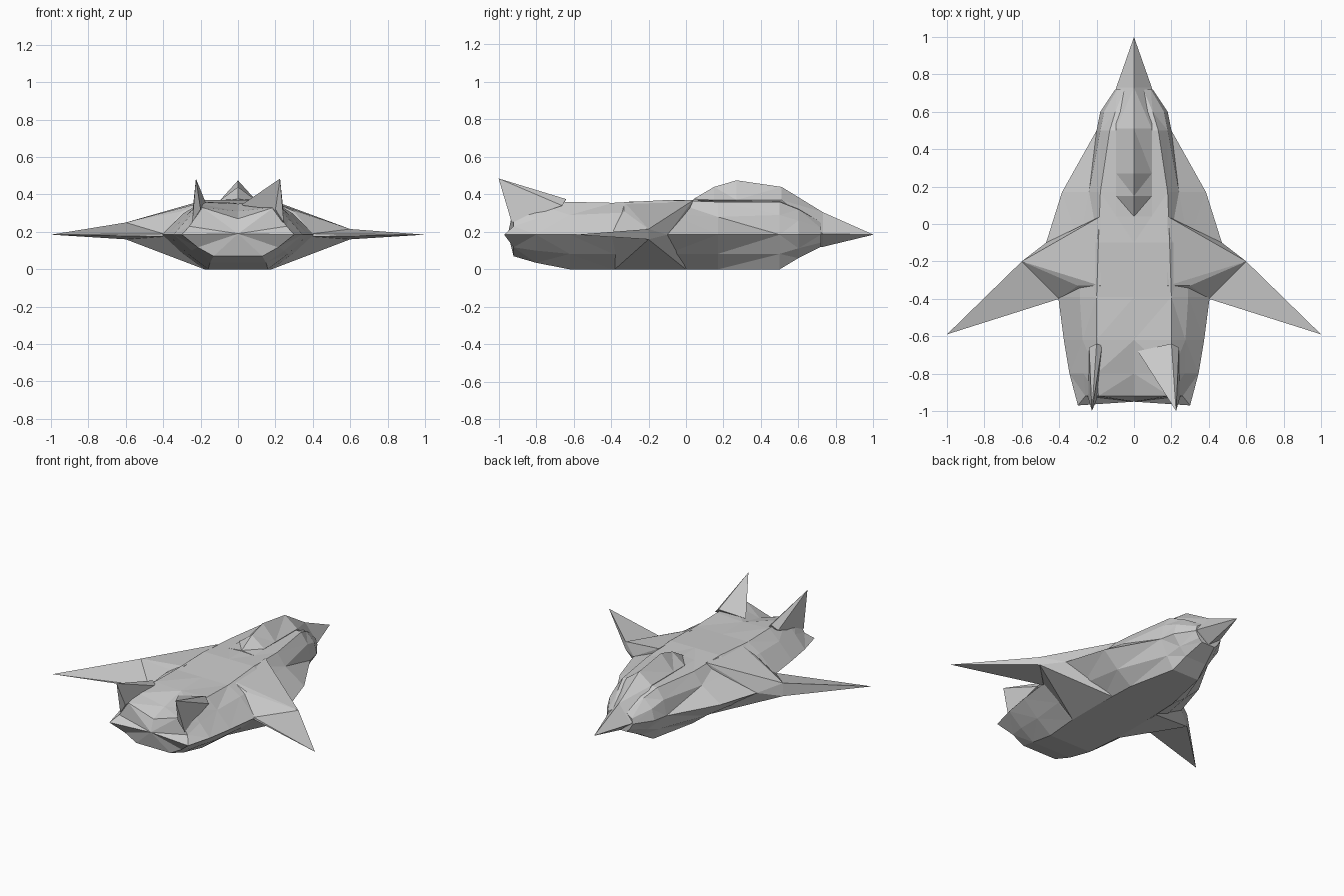
import bpy, bmesh

if "Cube" in bpy.data.objects:
    bpy.data.objects.remove(bpy.data.objects["Cube"])

CHINE = 0.185


def finish(name, bm):
    bmesh.ops.recalc_face_normals(bm, faces=bm.faces)
    bmesh.ops.triangulate(bm, faces=bm.faces)
    me = bpy.data.meshes.new(name)
    bm.to_mesh(me)
    bm.free()
    ob = bpy.data.objects.new(name, me)
    bpy.context.collection.objects.link(ob)
    return ob


def loft(name, rows, front_tip=None, back_tip=None):
    """Skin half sections [(x, y, z)...] running top centre to bottom centre."""
    bm = bmesh.new()
    rings = []
    for half in rows:
        ring = half + [(-x, y, z) for x, y, z in half[-2:0:-1]]
        rings.append([bm.verts.new(p) for p in ring])
    n = len(rings[0])
    for a, b in zip(rings, rings[1:]):
        for i in range(n):
            j = (i + 1) % n
            bm.faces.new((a[i], a[j], b[j], b[i]))
    for ring, tip in ((rings[0], front_tip), (rings[-1], back_tip)):
        if tip:
            t = bm.verts.new(tip)
            for i in range(n):
                bm.faces.new((ring[i], ring[(i + 1) % n], t))
        else:
            bm.faces.new(ring)
    return finish(name, bm)


def solid(name, pts, s):
    """Convex faceted part on side s (+1 right, -1 left)."""
    bm = bmesh.new()
    for x, y, z in pts:
        bm.verts.new((x * s, y, z))
    res = bmesh.ops.convex_hull(bm, input=bm.verts)
    junk = [v for v in bm.verts if not v.link_faces]
    bmesh.ops.delete(bm, geom=junk, context='VERTS')
    return finish(name, bm)


# Main hull: y, top z, shoulder x z, upper side x z, chine x, belly x z
sections = [
    (0.72, 0.26, 0.05, 0.25, 0.09, 0.22, 0.10, 0.05, 0.12),
    (0.60, 0.33, 0.10, 0.32, 0.16, 0.26, 0.18, 0.08, 0.06),
    (0.50, 0.37, 0.13, 0.36, 0.18, 0.29, 0.20, 0.10, 0.00),
    (0.17, 0.37, 0.18, 0.36, 0.24, 0.28, 0.385, 0.17, 0.00),
    (-0.10, 0.37, 0.19, 0.37, 0.29, 0.30, 0.47, 0.18, 0.00),
    (-0.39, 0.355, 0.20, 0.355, 0.29, 0.30, 0.405, 0.18, 0.00),
    (-0.62, 0.35, 0.20, 0.36, 0.275, 0.29, 0.375, 0.16, 0.00),
    (-0.80, 0.31, 0.20, 0.35, 0.27, 0.27, 0.345, 0.15, 0.035),
    (-0.92, 0.27, 0.19, 0.33, 0.26, 0.23, 0.30, 0.13, 0.07),
]
rows = []
for y, top, sx, sz, ux, uz, cx, bx, bz in sections:
    cy = y - (0.05 if y < -0.9 else 0)
    rows.append([(0, y, top), (sx, y, sz), (ux, y, uz), (cx, cy, CHINE),
                 ((cx + bx) / 2, y, (CHINE + bz) / 2 - 0.01),
                 (bx, y, bz), (0, y, bz)])
loft("hull", rows, back_tip=(0, -0.95, 0.19))

# Ridged canopy running into the pointed nose: y, ridge z, base z, keel z
canopy = [(0.04, 0.375, 0.365, 0.3), (0.15, 0.44, 0.37, 0.25),
          (0.27, 0.475, 0.37, 0.2), (0.51, 0.44, 0.37, 0.1),
          (0.73, 0.305, 0.19, 0.12)]
loft("canopy_and_nose",
     [[(0, y, r), (0.095, y, b), (0, y, k)] for y, r, b, k in canopy],
     front_tip=(0, 0.04, 0.37), back_tip=(0, 1.0, CHINE))

for s, side in ((1, "right"), (-1, "left")):
    knuckle = 0.215 if s > 0 else 0.25
    # Thick shoulder where the wing grows out of the hull
    solid("wing_shoulder_" + side, [
        (0.18, 0.04, 0.37), (0.18, -0.33, 0.36), (0.30, -0.33, 0.31),
        (0.60, -0.20, knuckle), (0.60, -0.20, 0.16), (0.47, -0.10, CHINE),
        (0.40, -0.40, CHINE), (0.18, 0.0, 0.0), (0.18, -0.38, 0.0)], s)
    # Thin swept wing tip
    solid("wing_tip_" + side, [
        (0.60, -0.20, knuckle), (0.60, -0.20, 0.16),
        (0.40, -0.40, 0.19), (0.40, -0.40, 0.175), (1.0, -0.59, CHINE)], s)
    # Tail fin spike, with a wider inner flare on the right
    inner = (0.02, -0.68, 0.345) if s > 0 else (0.17, -0.65, 0.35)
    solid("tail_fin_" + side, [
        inner, (0.20, -0.64, 0.375), (0.24, -0.66, 0.34),
        (0.20, -0.94, 0.32), (0.245, -0.93, 0.25), (0.225, -1.0, 0.485)], s)
